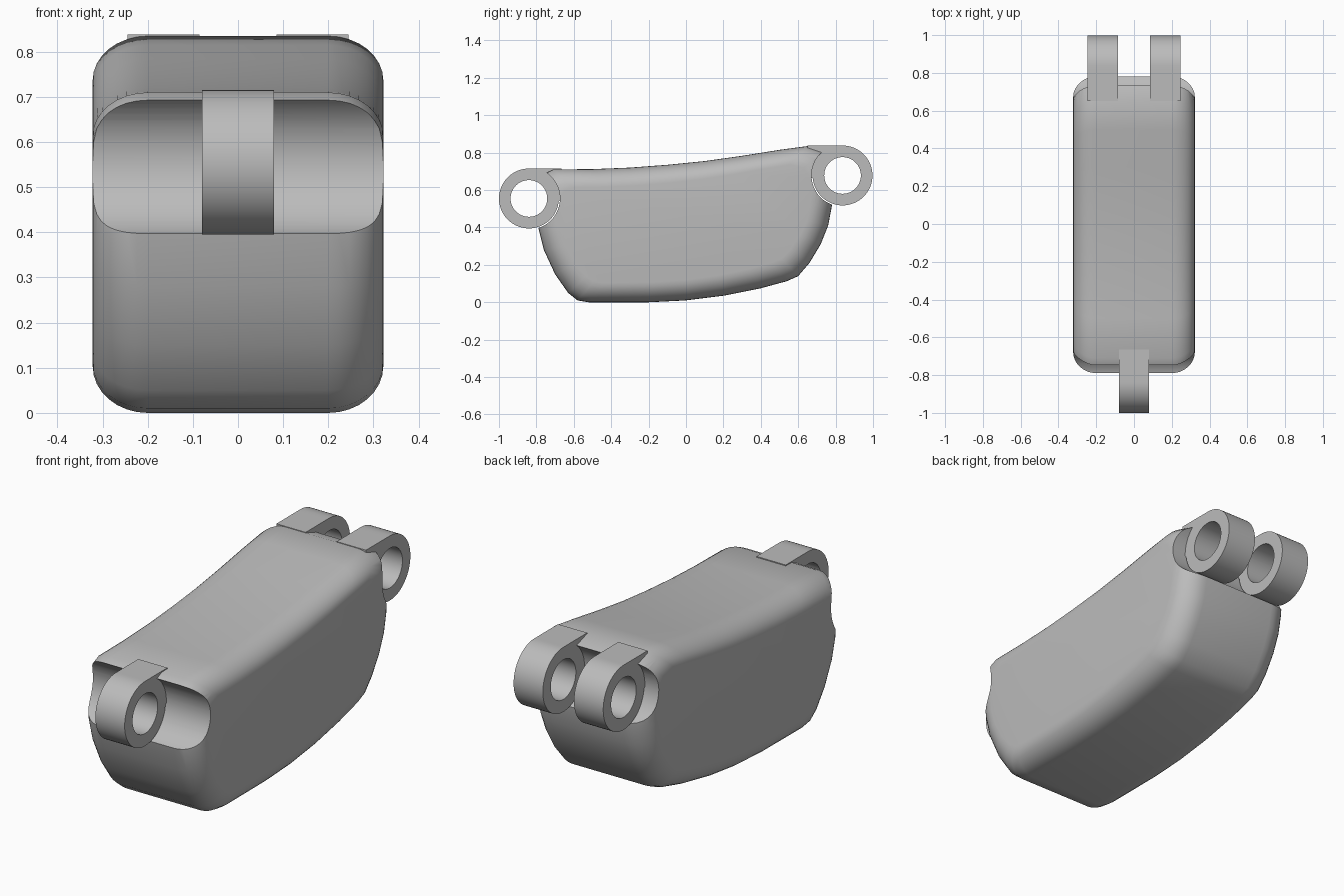
import bpy, bmesh, math
from math import sin, cos, pi

cube = bpy.data.objects.get("Cube")
if cube:
    bpy.data.objects.remove(cube)

# Single grey metal
GREY = (0.5, 0.5, 0.5, 1)
metal = bpy.data.materials.new("grey metal")
metal.use_nodes = True
metal.diffuse_color = GREY
metal.node_tree.nodes["Principled BSDF"].inputs["Base Color"].default_value = GREY


def make_object(name, bm):
    bmesh.ops.recalc_face_normals(bm, faces=bm.faces)
    mesh = bpy.data.meshes.new(name)
    bm.to_mesh(mesh)
    bm.free()
    mesh.materials.append(metal)
    obj = bpy.data.objects.new(name, mesh)
    bpy.context.collection.objects.link(obj)
    return obj


def smooth(obj, angle=35):
    bpy.ops.object.select_all(action="DESELECT")
    obj.select_set(True)
    bpy.context.view_layer.objects.active = obj
    bpy.ops.object.shade_smooth_by_angle(angle=math.radians(angle))


# Hinge axes (y, z)
FRONT, REAR = (-0.84, 0.555), (0.837, 0.678)
LUG_R, HOLE_R, POCKET_R = 0.16, 0.098, 0.166

# Body side profile (y, z), counter-clockwise
profile = [
    (-0.8, 0.55), (-0.79, 0.4), (-0.76, 0.28), (-0.7, 0.15), (-0.63, 0.05),
    (-0.58, 0.01), (-0.52, 0), (-0.2, 0), (0, 0.01), (0.2, 0.035),
    (0.4, 0.075), (0.54, 0.113), (0.6, 0.14), (0.66, 0.21), (0.72, 0.31),
    (0.76, 0.41), (0.78, 0.515), (0.79, 0.62), (0.78, 0.73), (0.74, 0.805),
    (0.65, 0.835), (0.5, 0.815), (0.3, 0.783), (0.1, 0.755), (-0.1, 0.735),
    (-0.3, 0.72), (-0.5, 0.712), (-0.71, 0.71), (-0.765, 0.685), (-0.79, 0.64),
]


def midline(y):
    return 0.4 + 0.09 * y + 0.06 * y * y


# Rounded body: profile loops shrinking toward both sides
HALF, ROUND, STEPS = 0.322, 0.122, 8
layers = []
for i in range(STEPS + 1):
    a = pi / 2 * i / STEPS
    layers.append((HALF - ROUND + ROUND * cos(a), 1 - sin(a)))
layers += [(-x, inset) for x, inset in reversed(layers)]
bm = bmesh.new()
loops = []
for x, inset in layers:
    loop = []
    for y, z in profile:
        m = midline(y)
        loop.append(bm.verts.new((x, y * (1 - 0.15 * inset), m + (z - m) * (1 - 0.28 * inset))))
    loops.append(loop)
n = len(profile)
for a, b in zip(loops, loops[1:]):
    for i in range(n):
        j = (i + 1) % n
        bm.faces.new((a[i], a[j], b[j], b[i]))
bm.faces.new(loops[0])
bm.faces.new(loops[-1])
body = make_object("link_body", bm)

# Cylindrical hinge pockets cut across both ends
for name, (cy, cz) in (("front_pocket_cutter", FRONT), ("rear_pocket_cutter", REAR)):
    bpy.ops.mesh.primitive_cylinder_add(vertices=64, radius=POCKET_R, depth=1,
                                        location=(0, cy, cz), rotation=(0, pi / 2, 0))
    cutter = bpy.context.object
    cutter.name = name
    cutter.hide_render = True
    cutter.hide_set(True)
    cutter.display_type = "WIRE"
    cutter.data.materials.append(metal)
    cut = body.modifiers.new(name, "BOOLEAN")
    cut.object = cutter
    cut.operation = "DIFFERENCE"
    cut.solver = "EXACT"

# Bake the cuts so the shading can follow the new edges
bpy.context.view_layer.update()
baked = bpy.data.meshes.new_from_object(
    body.evaluated_get(bpy.context.evaluated_depsgraph_get()))
body.modifiers.clear()
body.data = baked
for name in ("front_pocket_cutter", "rear_pocket_cutter"):
    bpy.data.objects.remove(bpy.data.objects[name])
smooth(body)


def lug(name, center, side, reach, x0, x1):
    """Ring with a square web reaching into the body; side is the y direction inward."""
    corner = math.atan2(LUG_R, reach)
    angles = sorted([2 * pi * i / 64 for i in range(64)] + [corner])
    bm = bmesh.new()
    rings = []
    for x in (x0, x1):
        outer, inner = [], []
        for t in angles:
            r = LUG_R
            if t < pi / 2:
                r = min(reach / cos(t), LUG_R / max(sin(t), 1e-6))
            for ring, d in ((outer, r), (inner, HOLE_R)):
                ring.append(bm.verts.new((x, center[0] + side * d * cos(t), center[1] + d * sin(t))))
        rings += [outer, inner]
    # Order: outer side, far face, hole, near face
    order = [rings[0], rings[2], rings[3], rings[1]]
    for k in range(4):
        a, b = order[k], order[(k + 1) % 4]
        for i in range(len(angles)):
            j = (i + 1) % len(angles)
            bm.faces.new((a[i], a[j], b[j], b[i]))
    smooth(make_object(name, bm))


lug("front_lug", FRONT, 1, 0.175, -0.08, 0.08)
lug("rear_left_lug", REAR, -1, 0.187, 0.085, 0.245)
lug("rear_right_lug", REAR, -1, 0.187, -0.245, -0.085)
